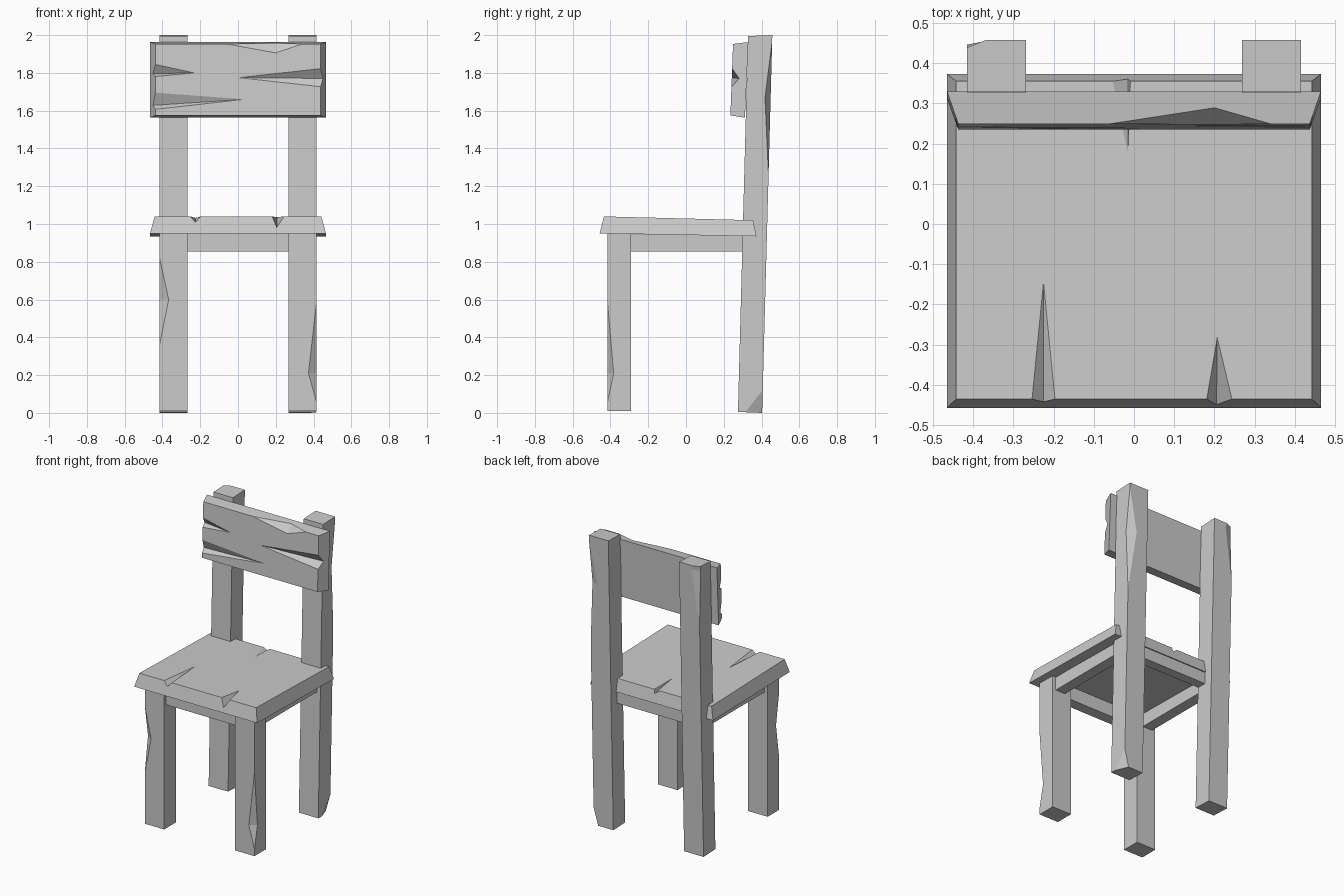
import bpy, bmesh
from mathutils import Vector as V

if "Cube" in bpy.data.objects:
    bpy.data.objects.remove(bpy.data.objects["Cube"])


def make_object(name, bm):
    bmesh.ops.recalc_face_normals(bm, faces=bm.faces[:])
    mesh = bpy.data.meshes.new(name)
    bm.to_mesh(mesh)
    bm.free()
    obj = bpy.data.objects.new(name, mesh)
    bpy.context.collection.objects.link(obj)
    return obj


def plank(name, profile):
    """Four-sided plank from side profile points (y, z, x_min, x_max)."""
    bm = bmesh.new()
    a = [bm.verts.new((x0, y, z)) for y, z, x0, x1 in profile]
    b = [bm.verts.new((x1, y, z)) for y, z, x0, x1 in profile]
    bm.faces.new(a)
    bm.faces.new(b)
    for i in range(4):
        j = (i + 1) % 4
        bm.faces.new((a[i], a[j], b[j], b[i]))
    return make_object(name, bm)


def box(name, x0, x1, y0, y1, z0, z1):
    return plank(name, [(y0, z0, x0, x1), (y1, z0, x0, x1),
                        (y1, z1, x0, x1), (y0, z1, x0, x1)])


def carve(obj, points):
    """Cut the convex hull of the points out of an object."""
    bm = bmesh.new()
    for p in points:
        bm.verts.new(p)
    bmesh.ops.convex_hull(bm, input=bm.verts[:])
    cutter = make_object("cutter", bm)
    cutter.hide_render = True
    mod = obj.modifiers.new("carve", 'BOOLEAN')
    mod.operation, mod.solver, mod.object = 'DIFFERENCE', 'EXACT', cutter
    bpy.context.view_layer.objects.active = obj
    bpy.ops.object.modifier_apply(modifier=mod.name)
    bpy.data.objects.remove(cutter)


def chip(obj, start, mid, end, u, v):
    """Chip an edge; u and v are the inward depths at mid on its two faces."""
    mid, u, v = V(mid), V(u), V(v)
    carve(obj, [V(start), V(end), mid + 1.5 * u - 0.5 * v,
                mid + 1.5 * v - 0.5 * u, mid - 2 * (u + v)])


def crack(obj, tip, left, right, bottom, out):
    """V-shaped split which narrows to a tip on the surface."""
    tip, left, right, out = V(tip), V(left), V(right), V(out)
    carve(obj, [tip, left, right, V(bottom), tip + out, left + out, right + out])


def back_edge(z, x):
    """Point on the outer rear edge of a leaning back leg."""
    return (x, 0.403 + 0.027 * z, z)


# Seat with sloping edges and splits
seat = plank("seat", [(-0.457, 0.95, -0.465, 0.465), (0.373, 0.935, -0.465, 0.465),
                      (0.355, 1.02, -0.442, 0.442), (-0.435, 1.04, -0.442, 0.442)])
up = (0, 0, 0.1)
crack(seat, (-0.225, -0.14, 1.033), (-0.257, -0.47, 1.041), (-0.193, -0.47, 1.041),
      (-0.225, -0.47, 1.008), up)
crack(seat, (0.207, -0.28, 1.037), (0.175, -0.47, 1.041), (0.252, -0.47, 1.041),
      (0.205, -0.47, 0.975), up)
crack(seat, (-0.015, 0.165, 1.026), (-0.06, 0.39, 1.019), (-0.008, 0.39, 1.019),
      (-0.015, 0.39, 0.99), up)

# Front and back legs
legs = {}
for side, s in (("left", -1), ("right", 1)):
    x0, x1 = sorted((s * 0.268, s * 0.415))
    legs["front", s] = box("front_leg_" + side, x0, x1, -0.415, -0.29, 0.01, 0.965)
    legs["back", s] = plank("back_leg_" + side,
                            [(0.275, 0.005, x0, x1), (0.403, 0.0, x0, x1),
                             (0.457, 2.0, x0, x1), (0.328, 1.995, x0, x1)])

# Worn leg corners
chip(legs["front", -1], (-0.415, -0.415, 0.82), (-0.415, -0.415, 0.6),
     (-0.415, -0.415, 0.36), (0.048, 0, 0), (0, 0.035, 0))
chip(legs["front", 1], (0.415, -0.415, 0.58), (0.415, -0.415, 0.21),
     (0.415, -0.415, 0.06), (-0.042, 0, 0), (0, 0.032, 0))
chip(legs["back", 1], back_edge(1.97, 0.415), back_edge(1.67, 0.415),
     back_edge(1.25, 0.415), (-0.06, 0, 0), (0, -0.03, 0))
chip(legs["back", 1], back_edge(0.12, 0.415), back_edge(-0.01, 0.415),
     back_edge(-0.1, 0.415), (-0.035, 0, 0), (0, -0.1, 0))
chip(legs["back", -1], back_edge(2.15, -0.415), back_edge(1.97, -0.415),
     back_edge(1.6, -0.415), (0.055, 0, 0), (0, -0.022, 0))

# Rails under the seat
box("front_rail", -0.29, 0.29, -0.395, -0.32, 0.855, 0.96)
box("back_rail", -0.29, 0.29, 0.30, 0.365, 0.855, 0.945)
for side, s in (("left", -1), ("right", 1)):
    x0, x1 = sorted((s * 0.315, s * 0.39))
    box("side_rail_" + side, x0, x1, -0.30, 0.31, 0.855, 0.945)

# Backrest board with bevelled front and splits
board = plank("backrest", [(0.235, 1.575, -0.437, 0.437), (0.312, 1.563, -0.465, 0.465),
                           (0.33, 1.963, -0.465, 0.465), (0.249, 1.953, -0.437, 0.437)])
fwd = (0, -0.1, 0)
crack(board, (-0.23, 0.243, 1.80), (-0.5, 0.244, 1.86), (-0.5, 0.242, 1.775),
      (-0.5, 0.29, 1.795), fwd)
crack(board, (0.035, 0.238, 1.66), (-0.5, 0.24, 1.70), (-0.5, 0.236, 1.60),
      (-0.5, 0.275, 1.625), fwd)
crack(board, (0.0, 0.242, 1.775), (0.5, 0.244, 1.83), (0.5, 0.242, 1.72),
      (0.5, 0.285, 1.77), fwd)
chip(board, (-0.06, 0.249, 1.953), (0.2, 0.249, 1.953), (0.34, 0.249, 1.953),
     (0, 0.036, 0), (0, 0, -0.045))
